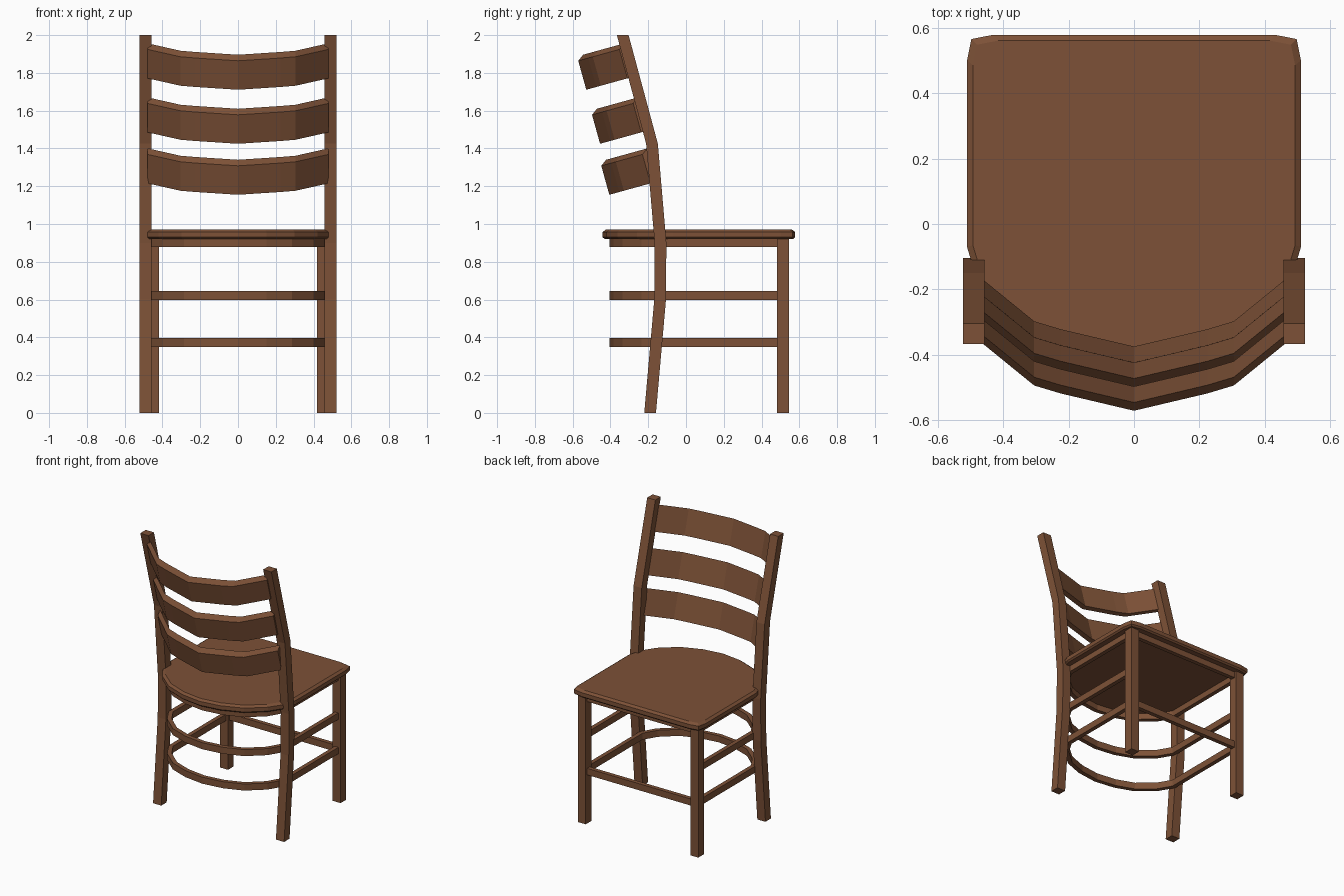
import bpy, bmesh
from mathutils import Vector

if "Cube" in bpy.data.objects:
    bpy.data.objects.remove(bpy.data.objects["Cube"])

wood = bpy.data.materials.new("brown wood")
wood.diffuse_color = (0.205, 0.083, 0.038, 1)
wood.use_nodes = True
wood.node_tree.nodes["Principled BSDF"].inputs["Base Color"].default_value = wood.diffuse_color


def finish(name, bm):
    bmesh.ops.recalc_face_normals(bm, faces=bm.faces)
    me = bpy.data.meshes.new(name)
    bm.to_mesh(me)
    bm.free()
    me.materials.append(wood)
    ob = bpy.data.objects.new(name, me)
    bpy.context.collection.objects.link(ob)
    return ob


def loft(name, stations):
    """Join equal cross-sections into a capped solid."""
    bm = bmesh.new()
    rings = [[bm.verts.new(p) for p in s] for s in stations]
    n = len(rings[0])
    for a, b in zip(rings, rings[1:]):
        for i in range(n):
            j = (i + 1) % n
            bm.faces.new((a[i], a[j], b[j], b[i]))
    bm.faces.new(rings[0])
    bm.faces.new(rings[-1])
    return finish(name, bm)


def box(name, x0, x1, y0, y1, z0, z1):
    return loft(name, [[(x0, y0, z), (x1, y0, z), (x1, y1, z), (x0, y1, z)]
                       for z in (z0, z1)])


def mirrored(half):
    """Half path from the right side to the centre, continued to the left."""
    return half + [(-x, y) for x, y in reversed(half) if x > 1e-6]


def curved_rail(name, path, t, z0, z1):
    pts = [Vector(p) for p in path]
    stations = []
    for i, p in enumerate(pts):
        d1 = (p - pts[max(i - 1, 0)]).normalized() if i else (pts[1] - p).normalized()
        d2 = (pts[i + 1] - p).normalized() if i < len(pts) - 1 else d1
        n1, n2 = Vector((d1.y, -d1.x)), Vector((d2.y, -d2.x))
        m = (n1 + n2).normalized()
        q = p - m * (t / m.dot(n1))
        if q.y > p.y + 1e-6 or abs(q.x) < abs(p.x):
            pass
        else:
            q = 2 * p - q
        stations.append([(p.x, p.y, z0), (p.x, p.y, z1), (q.x, q.y, z1), (q.x, q.y, z0)])
    return loft(name, stations)


# Bent back posts and straight front legs
post = [(-0.19, 0), (-0.137, 0.6), (-0.135, 0.9), (-0.18, 1.425), (-0.335, 2.0)]
for s, side in ((1, "right"), (-1, "left")):
    loft("back_post_" + side,
         [[(s * 0.457, y - 0.031, z), (s * 0.522, y - 0.031, z),
           (s * 0.522, y + 0.031, z), (s * 0.457, y + 0.031, z)] for y, z in post])
    box("front_leg_" + side, s * 0.417, s * 0.48, 0.482, 0.546, 0, 0.925)

# Seat: outline extruded, with softened upper and lower rim
outline = mirrored([(0.43, 0.578), (0.497, 0.565), (0.51, 0.5), (0.51, -0.07),
                    (0.48, -0.17), (0.42, -0.26), (0.3, -0.362), (0.15, -0.42), (0, -0.441)])
levels = [(0.98, 0.92), (1, 0.93), (1, 0.958), (0.965, 0.971)]
loft("seat", [[(x * k, 0.07 + (y - 0.07) * k, z) for x, y in outline] for k, z in levels])

# Apron and stretchers that wrap round the curved end
wrap = mirrored([(0.462, 0.5), (0.462, -0.13), (0.4, -0.235), (0.285, -0.335),
                 (0.15, -0.385), (0, -0.405)])
for name, z0, z1 in (("apron", 0.878, 0.925), ("upper_stretcher", 0.598, 0.645),
                     ("lower_stretcher", 0.35, 0.397)):
    curved_rail(name, wrap, 0.03, z0, z1)
box("front_apron", -0.43, 0.43, 0.5, 0.53, 0.878, 0.925)
box("front_stretcher", -0.43, 0.43, 0.5, 0.53, 0.35, 0.397)

# Tilted, bowed back slats with a sloping top edge
up = Vector((0, -0.267, 0.964))
out = Vector((0, -0.964, -0.267))
bow = mirrored([(0.478, 0.226), (0.305, 0.08), (0.225, 0.055), (0, 0)])
section = [(0, 0), (0.033, -0.024), (0.033, -0.183), (0, -0.183)]
for i, (y, z) in enumerate(((-0.423, 1.34), (-0.472, 1.61), (-0.545, 1.896))):
    top = Vector((0, y, z))
    loft("back_slat_%d" % (i + 1),
         [[top + Vector((x, 0, 0)) + out * (o - b) + up * u for o, u in section]
          for x, b in bow])
